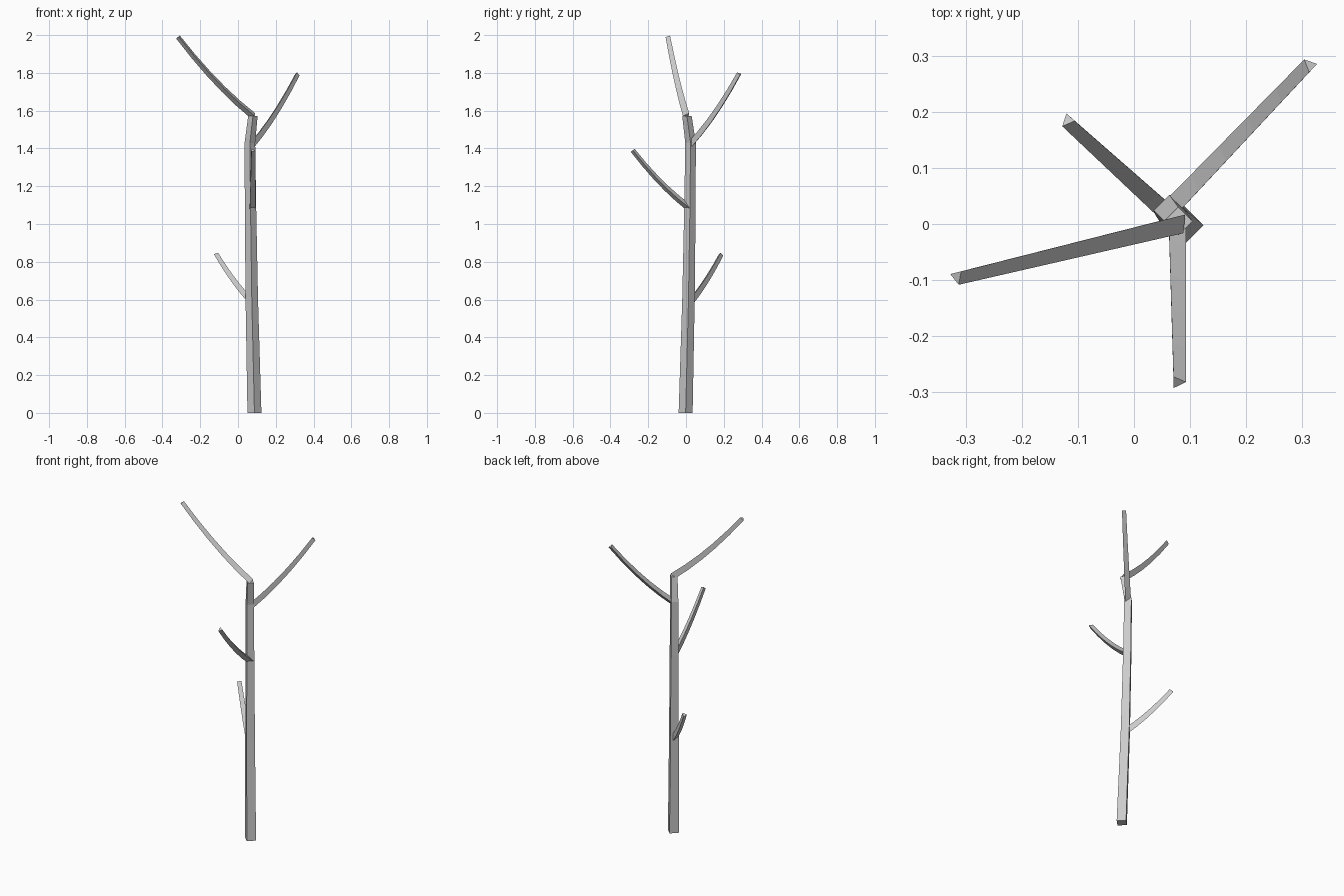
import bpy, bmesh, math
from mathutils import Vector

if "Cube" in bpy.data.objects:
    bpy.data.objects.remove(bpy.data.objects["Cube"])


def tube(name, rings):
    """Skin a list of equal-sized point rings and cap both ends."""
    bm = bmesh.new()
    loops = [[bm.verts.new(p) for p in ring] for ring in rings]
    n = len(loops[0])
    for a, b in zip(loops, loops[1:]):
        for i in range(n):
            j = (i + 1) % n
            bm.faces.new((a[i], a[j], b[j], b[i]))
    bm.faces.new(loops[0][::-1])
    bm.faces.new(loops[-1])
    bmesh.ops.recalc_face_normals(bm, faces=bm.faces)
    mesh = bpy.data.meshes.new(name)
    bm.to_mesh(mesh)
    bm.free()
    bpy.context.collection.objects.link(bpy.data.objects.new(name, mesh))


def ring(center, u, v, r, angles):
    return [center + r * (u * math.cos(math.radians(a)) + v * math.sin(math.radians(a)))
            for a in angles]


# Four-sided trunk, gently leaning, kinked near the top
X, Y = Vector((1, 0, 0)), Vector((0, 1, 0))
trunk = [((0.087, -0.002, 0.0), 0.037), ((0.073, 0.013, 0.6), 0.033),
         ((0.066, 0.021, 1.1), 0.030), ((0.063, 0.024, 1.43), 0.028),
         ((0.079, 0.005, 1.573), 0.025)]
tube("trunk", [ring(Vector(c), X, Y, r, (0, 90, 180, 270)) for c, r in trunk])


# Three-sided branches that curve upward and taper
def branch(name, start, tip, sag=0.05, r0=0.021, r1=0.0147, steps=5):
    p0, p2 = Vector(start), Vector(tip)
    p1 = (p0 + p2) / 2 - Vector((0, 0, sag))
    rings = []
    for i in range(steps + 1):
        t = i / steps
        c = p0 * (1 - t) ** 2 + p1 * 2 * t * (1 - t) + p2 * t * t
        d = ((p1 - p0) * (1 - t) + (p2 - p1) * t).normalized()
        right = d.cross(Vector((0, 0, 1))).normalized()
        rings.append(ring(c, right, right.cross(d), r0 + (r1 - r0) * t, (180, 60, -60)))
    tube(name, rings)


branch("top_branch", (0.083, 0.004, 1.572), (-0.316, -0.094, 1.99))
branch("back_right_branch", (0.066, 0.022, 1.415), (0.314, 0.283, 1.795))
branch("front_branch", (0.072, 0.018, 1.085), (0.078, -0.282, 1.39), 0.04)
branch("back_left_branch", (0.068, 0.018, 0.585), (-0.118, 0.185, 0.84), 0.03)
